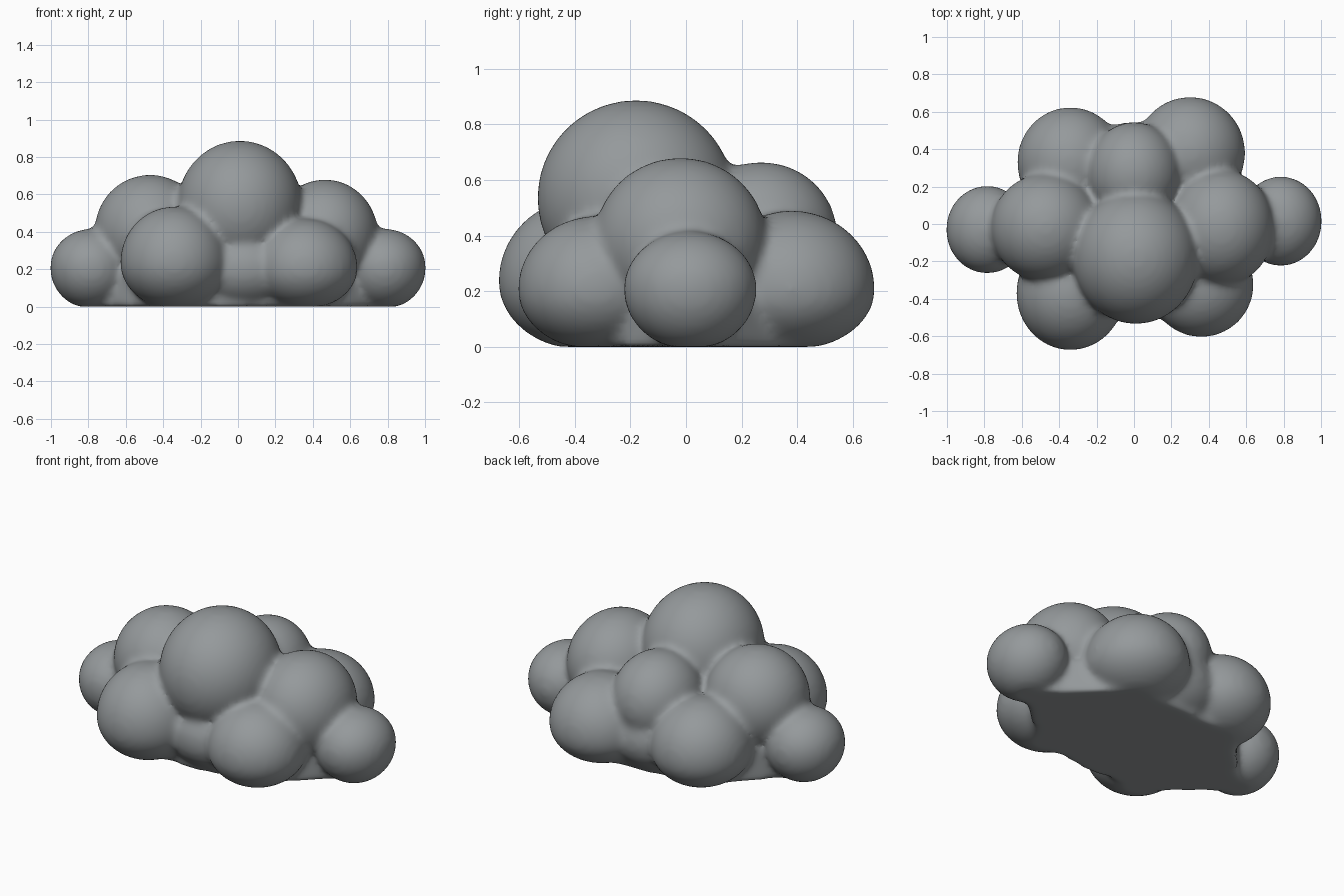
import bpy, bmesh
from mathutils import Vector

if "Cube" in bpy.data.objects:
    bpy.data.objects.remove(bpy.data.objects["Cube"])

# puffs: centre, radii
PUFFS = [
    ((0.01, -0.18, 0.535), (0.335, 0.355, 0.352)),   # crown
    ((-0.47, -0.02, 0.41), (0.295, 0.29, 0.295)),    # left shoulder
    ((0.465, -0.02, 0.38), (0.285, 0.31, 0.30)),     # right shoulder
    ((0.0, 0.27, 0.40), (0.25, 0.275, 0.265)),       # back shoulder
    ((-0.785, -0.03, 0.208), (0.22, 0.235, 0.208)),  # left end
    ((0.785, 0.015, 0.208), (0.22, 0.24, 0.208)),    # right end
    ((-0.34, -0.37, 0.235), (0.29, 0.305, 0.30)),    # front left
    ((0.36, -0.325, 0.205), (0.28, 0.28, 0.265)),    # front right
    ((-0.34, 0.33, 0.21), (0.285, 0.295, 0.28)),     # back left
    ((0.30, 0.38, 0.205), (0.295, 0.30, 0.285)),     # back right
    ((0.03, -0.27, 0.20), (0.30, 0.245, 0.22)),      # front filler
    ((0.0, 0.30, 0.20), (0.30, 0.245, 0.22)),        # back filler
]
# flat underside footprint
BASE = [(-0.82, -0.05), (-0.40, -0.40), (0.0, -0.42), (0.40, -0.36),
        (0.82, 0.02), (0.36, 0.44), (0.0, 0.44), (-0.38, 0.40)]

bm = bmesh.new()
for c, r in PUFFS:
    made = bmesh.ops.create_uvsphere(bm, u_segments=48, v_segments=32, radius=1)
    for v in made["verts"]:
        x, y, z = v.co
        rz = r[2] if z > 0 or c[2] > 0.3 else c[2] + 0.012   # flattened lower half
        v.co = Vector((c[0] + x * r[0], c[1] + y * r[1], max(0.0, c[2] + z * rz)))

foot = bm.faces.new([bm.verts.new((x, y, 0)) for x, y in BASE])
walls = bmesh.ops.extrude_face_region(bm, geom=[foot])["geom"]
bmesh.ops.translate(bm, vec=(0, 0, 0.2),
                    verts=[g for g in walls if isinstance(g, bmesh.types.BMVert)])
bmesh.ops.recalc_face_normals(bm, faces=bm.faces)

mesh = bpy.data.meshes.new("cloud")
bm.to_mesh(mesh)
bm.free()
cloud = bpy.data.objects.new("cloud", mesh)
bpy.context.collection.objects.link(cloud)

# one grey colour
grey = bpy.data.materials.new("cloud grey")
grey.diffuse_color = (0.30, 0.32, 0.33, 1)
grey.use_nodes = True
grey.node_tree.nodes["Principled BSDF"].inputs["Base Color"].default_value = grey.diffuse_color
mesh.materials.append(grey)

# fuse the puffs and soften the creases
remesh = cloud.modifiers.new("fuse", 'REMESH')
remesh.mode = 'VOXEL'
remesh.voxel_size = 0.018
remesh.use_smooth_shade = True
soften = cloud.modifiers.new("soften", 'SMOOTH')
soften.factor = 0.5
soften.iterations = 14

bpy.context.view_layer.objects.active = cloud
cloud.select_set(True)
for name in ("fuse", "soften"):
    bpy.ops.object.modifier_apply(modifier=name)
for p in cloud.data.polygons:
    p.use_smooth = True
